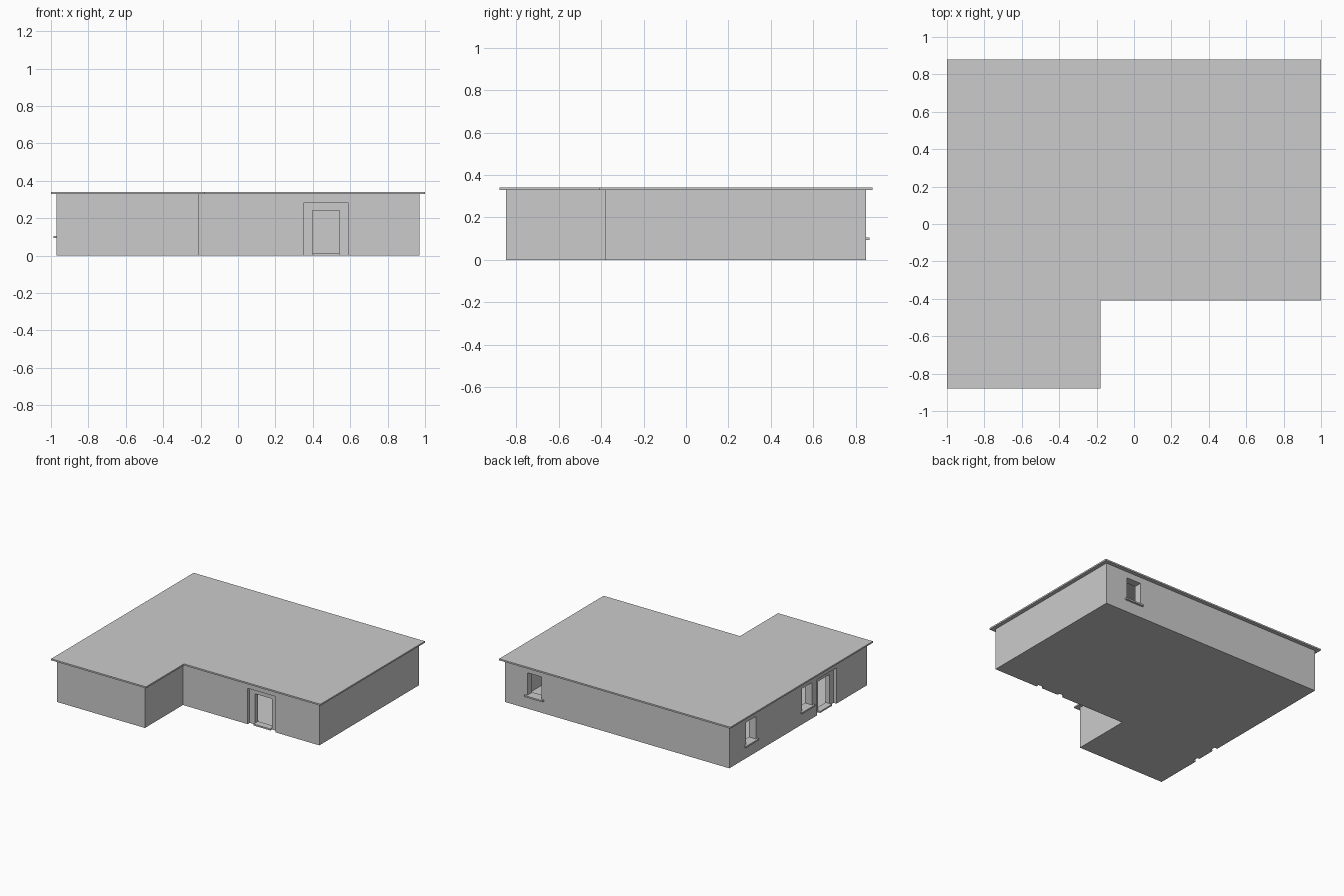
import bpy, bmesh

if "Cube" in bpy.data.objects:
    bpy.data.objects.remove(bpy.data.objects["Cube"])

T = 0.06          # wall thickness
FLOOR, WALL_TOP, ROOF_TOP = 0.006, 0.33, 0.341


def mesh_object(name, bm):
    bmesh.ops.recalc_face_normals(bm, faces=bm.faces)
    me = bpy.data.meshes.new(name)
    bm.to_mesh(me)
    bm.free()
    ob = bpy.data.objects.new(name, me)
    bpy.context.collection.objects.link(ob)
    return ob


def l_prism(name, grow, z0, z1):
    """L-shaped footprint, offset outward by grow, extruded from z0 to z1."""
    x0, x1, xn = -0.97 - grow, 0.97 + grow, -0.21 + grow
    y0, y1, yn = -0.85 - grow, 0.85 + grow, -0.38 - grow
    pts = [(x0, y0), (xn, y0), (xn, yn), (x1, yn), (x1, y1), (x0, y1)]
    bm = bmesh.new()
    face = bm.faces.new([bm.verts.new((x, y, z0)) for x, y in pts])
    ext = bmesh.ops.extrude_face_region(bm, geom=[face])
    verts = [g for g in ext["geom"] if isinstance(g, bmesh.types.BMVert)]
    bmesh.ops.translate(bm, verts=verts, vec=(0, 0, z1 - z0))
    return mesh_object(name, bm)


def wall_box(name, side, a0, a1, d0, d1, z0, z1):
    """Box placed on a wall: a runs along the wall, d is depth inward."""
    place = {"front": lambda a, d: (a, -0.38 + d),
             "left": lambda a, d: (-0.97 + d, a),
             "back": lambda a, d: (a, 0.85 - d)}[side]
    p, q = place(a0, d0), place(a1, d1)
    bm = bmesh.new()
    bmesh.ops.create_cube(bm, size=1)
    for v in bm.verts:
        v.co = (p[0] if v.co.x < 0 else q[0],
                p[1] if v.co.y < 0 else q[1],
                z0 if v.co.z < 0 else z1)
    return mesh_object(name, bm)


def cut(target, cutter):
    mod = target.modifiers.new("cut", "BOOLEAN")
    mod.operation, mod.solver, mod.object = "DIFFERENCE", "EXACT", cutter
    bpy.context.view_layer.objects.active = target
    bpy.ops.object.modifier_apply(modifier=mod.name)
    bpy.data.objects.remove(cutter)


# Floor slab, hollow walls and overhanging flat roof
floor = l_prism("floor", 0, 0, FLOOR)
walls = l_prism("walls", 0, FLOOR, WALL_TOP)
cut(walls, l_prism("room_cutter", -T, -0.1, 0.5))
l_prism("roof", 0.03, WALL_TOP - 0.001, ROOF_TOP)

# Windows with projecting sills
for i, (side, c) in enumerate([("back", 0.715), ("left", 0.585), ("left", -0.11)]):
    h = 0.062
    cut(walls, wall_box("window_cutter", side, c - h, c + h, -0.1, T + 0.05, 0.096, 0.28))
    wall_box(f"window_sill_{i}", side, c - h, c + h, 0, T, 0.09, 0.105)
    wall_box(f"window_ledge_{i}", side, c - h - 0.018, c + h + 0.018, -0.016, 0, 0.093, 0.105)

# Doorways: wide opening with a recessed frame and a threshold
for side, c in [("front", 0.47), ("left", -0.353)]:
    h, g, r = 0.12, 0.073, 0.025
    cut(walls, wall_box("door_cutter", side, c - h, c + h, -0.1, T + 0.05, -0.1, 0.28))
    cut(floor, wall_box("step_cutter", side, c - h, c + h, -0.1, r, -0.1, 0.1))
    frame = wall_box(f"door_frame_{side}", side, c - h, c + h, r, T, FLOOR, 0.28)
    cut(frame, wall_box("frame_cutter", side, c - g, c + g, -0.1, 0.2, -0.1, 0.24))
    wall_box(f"door_threshold_{side}", side, c - g, c + g, 0.005, T, 0, 0.012)
